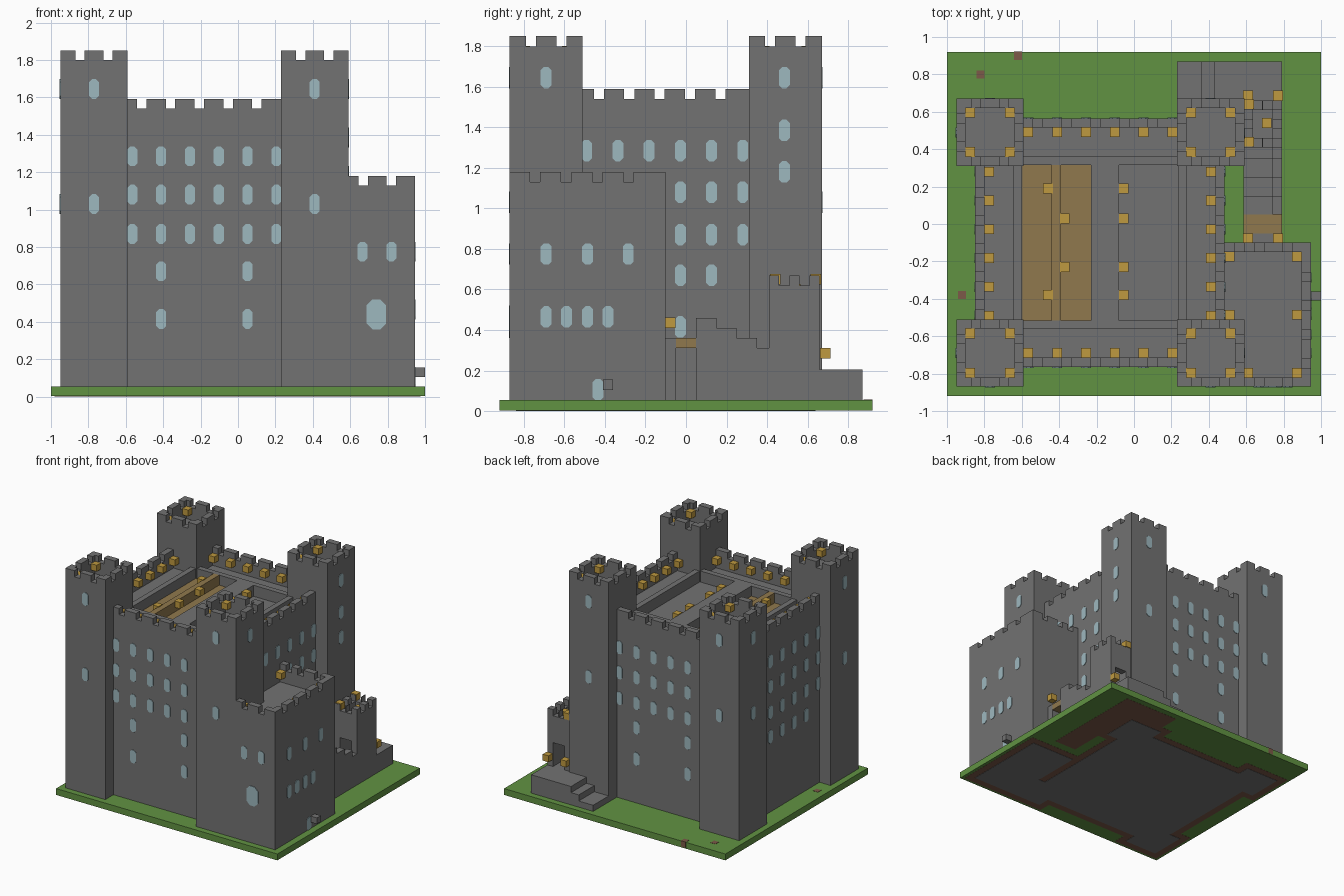
import bpy
import bmesh
from mathutils import Vector

if "Cube" in bpy.data.objects:
    bpy.data.objects.remove(bpy.data.objects["Cube"], do_unlink=True)


def material(name, rgb):
    m = bpy.data.materials.new(name)
    m.use_nodes = True
    m.diffuse_color = (*rgb, 1)
    m.node_tree.nodes["Principled BSDF"].inputs["Base Color"].default_value = (*rgb, 1)
    return m


STONE = material("grey stone", (0.17, 0.17, 0.17))
GRASS = material("grass green", (0.12, 0.29, 0.055))
GOLD = material("lantern gold", (0.52, 0.32, 0.05))
WOOD = material("brown timber", (0.28, 0.19, 0.075))
GLASS = material("pale blue glass", (0.34, 0.48, 0.52))
DIRT = material("reddish dirt", (0.2, 0.1, 0.065))


def finish(bm, name, mat):
    me = bpy.data.meshes.new(name)
    bmesh.ops.recalc_face_normals(bm, faces=bm.faces)
    bm.to_mesh(me)
    bm.free()
    me.materials.append(mat)
    bpy.context.collection.objects.link(bpy.data.objects.new(name, me))


def build(name, mat, boxes):
    """One object from boxes given as (x0, x1, y0, y1, z0, z1)."""
    bm = bmesh.new()
    for x0, x1, y0, y1, z0, z1 in boxes:
        cube = bmesh.ops.create_cube(bm, size=1)["verts"]
        for v in cube:
            v.co = Vector((x1 if v.co.x > 0 else x0, y1 if v.co.y > 0 else y0,
                           z1 if v.co.z > 0 else z0))
    finish(bm, name, mat)


def frame(rect, t, z0, z1):
    """Four walls of thickness t just inside a rectangle."""
    x0, x1, y0, y1 = rect
    return [(x0, x1, y0, y0 + t, z0, z1), (x0, x1, y1 - t, y1, z0, z1),
            (x0, x0 + t, y0 + t, y1 - t, z0, z1), (x1 - t, x1, y0 + t, y1 - t, z0, z1)]


def spans(a, b, gaps):
    """Merlon intervals from a to b, left between the gap centres."""
    edges = [a] + [g + s * T / 2 for g in gaps for s in (-1, 1)] + [b]
    return list(zip(edges[::2], edges[1::2]))


def merlons_x(a, b, gaps, y, z):
    return [(p, q, y, y + T, z, z + T) for p, q in spans(a, b, gaps)]


def merlons_y(a, b, gaps, x, z):
    return [(x, x + T, p, q, z, z + T) for p, q in spans(a, b, gaps)]


T = 0.05          # wall thickness and merlon height
BASE = 0.055      # top of the lawn
PITCH = 0.154     # spacing of windows and merlons

# Lawn with dirt patches, and the footings seen on its underside
build("lawn", GRASS, [(-1, 1, -0.92, 0.92, 0.003, BASE)])
build("dirt_patches", DIRT, [(x - 0.022, x + 0.022, y - 0.022, y + 0.022, 0.01, 0.057)
                             for x, y in ((-0.62, 0.899), (-0.82, 0.8), (-0.92, -0.38))])

# Keep: body, wall walk, parapets and two sunken roofs
KEEP = (-0.85, 0.485, -0.765, 0.565)
kx0, kx1, ky0, ky1 = KEEP
inner = (kx0 + 0.205, kx1 - 0.205, ky0 + 0.205, ky1 - 0.205)
keep = [(*KEEP, BASE, 1.4)] + frame(KEEP, 0.25, 1.4, 1.44)
keep += frame(KEEP, T, 1.44, 1.54) + frame(inner, 0.045, 1.44, 1.49)
keep.append((-0.23, -0.08, -0.515, 0.315, 1.4, 1.49))
gx = [-0.515 + PITCH * k for k in range(5)]
gy = [-0.43 + 0.15 * k for k in range(5)]
for y in (ky0, ky1 - T):
    keep += merlons_x(-0.59, 0.23, gx, y, 1.54)
for x in (kx0, kx1 - T):
    keep += merlons_y(-0.51, 0.31, gy, x, 1.54)
build("keep", STONE, keep)
build("timber_roof", WOOD, [(-0.6, -0.23, -0.515, 0.315, 1.4, 1.408),
                            (-0.44, -0.39, -0.515, 0.315, 1.408, 1.49)])

# Four corner towers
W = 0.36
CORNERS = [(x, y) for x in (-0.95, 0.23) for y in (-0.87, 0.31)]
lanterns = []
for i, (x, y) in enumerate(CORNERS):
    rect = (x, x + W, y, y + W)
    parts = [(*rect, BASE, 1.7)] + frame(rect, T, 1.7, 1.8)
    gaps = (0.105, 0.255)
    for d in (0, W - T):
        parts += merlons_x(x, x + W, [x + g for g in gaps], y + d, 1.8)
        parts += merlons_y(y + T, y + W - T, [y + g for g in gaps], x + d, 1.8)
    build(f"corner_tower_{i + 1}", STONE, parts)
    lanterns += [(x + a, y + b, 1.775) for a in (0.075, 0.285) for b in (0.075, 0.285)]

# Side hall against the keep
hx0, hx1, hy0, hy1 = HALL = (0.485, 0.945, -0.87, -0.1)
hall = [(*HALL, BASE, 1.03), (hx0, hx1, hy0, hy0 + T, 1.03, 1.13),
        (hx0, hx1, hy1 - T, hy1, 1.03, 1.13), (hx1 - T, hx1, hy0 + T, hy1 - T, 1.03, 1.13)]
hall += merlons_x(0.59, hx1, (0.67, 0.82), hy0, 1.13)
hall += merlons_x(hx0, hx1, (0.565, 0.67, 0.82), hy1 - T, 1.13)
hall += merlons_y(hy0 + T, hy1 - T, [-0.745 + PITCH * k for k in range(4)], hx1 - T, 1.13)
hall.append((hx1, 1.0, -0.41, -0.36, 0.105, 0.155))
build("side_hall", STONE, hall)

# Entrance stair with landing, outer parapet and drawbridge
sx0, sx1 = 0.585, 0.79
stair = [(0.43, sx1, 0.6, 0.87, BASE, 0.205), (sx0, sx1, 0.4, 0.6, BASE, 0.205),
         (0.36, 0.43, 0.6, 0.87, BASE, 0.155), (0.23, 0.36, 0.6, 0.87, BASE, 0.105),
         (sx0, sx1, hy1, -0.05, BASE, 0.36)]
for k, (a, b) in enumerate(((0.05, 0.15), (0.15, 0.25), (0.25, 0.35), (0.35, 0.41))):
    top = 0.36 - T * k
    stair += [(sx0, sx1, a, b, BASE, top), (sx1 - T, sx1, a, b, top, top + 0.1)]
build("entrance_stair", STONE, stair)
build("drawbridge", WOOD, [(sx0, sx1, -0.05, 0.05, 0.31, 0.36)])

# Gate turret over the stair, open front and back
ty0, ty1 = 0.41, 0.66
turret = [(x, x + T, ty0, ty1, 0.2, 0.5) for x in (sx0, sx1 - T)]
turret += [(sx0 + T, sx1 - T, y, y + T, 0.4, 0.5) for y in (ty0, ty1 - T)]
turret.append((sx0, sx1, ty0, ty1, 0.5, 0.53))
turret += frame((sx0, sx1, ty0, ty1), T, 0.53, 0.62)
for d in (ty0, ty1 - T):
    turret += merlons_x(sx0, sx1, (0.66, 0.715), d, 0.62)
for d in (sx0, sx1 - T):
    turret += merlons_y(ty0 + T, ty1 - T, (0.485, 0.585), d, 0.62)
build("gate_turret", STONE, turret)

# Lanterns
cols = [-0.565 + PITCH * k for k in range(6)]
rows = [-0.49 + PITCH * k for k in range(6)]
lanterns += [(x, y, 1.515) for x in cols for y in (ky0 + 0.075, ky1 - 0.075)]
lanterns += [(x, y, 1.515) for y in rows for x in (kx0 + 0.075, kx1 - 0.075)]
lanterns += [(-0.46, 0.19, 1.47), (-0.46, -0.38, 1.47), (-0.37, 0.03, 1.47), (-0.37, -0.23, 1.47)]
lanterns += [(-0.055, y, 1.47) for y in (0.19, 0.03, -0.23, -0.38)]
lanterns += [(0.51, -0.175, 1.105), (0.61, -0.795, 1.105)]
lanterns += [(0.87, y, 1.105) for y in (-0.175, -0.485, -0.795)] + [(0.51, -0.485, 1.105)]
lanterns += [(x, y, z) for x in (0.61, 0.77) for y, z in ((-0.077, 0.435), (0.687, 0.285))]
lanterns += [(0.71, 0.54, 0.6), (0.615, 0.44, 0.65), (0.615, 0.64, 0.65)]
R = 0.026
build("lanterns", GOLD, [(x - R, x + R, y - R, y + R, z - R, z + R) for x, y, z in lanterns])


def windows(name, axis, plane, sign, spots, w=0.054, h=0.106):
    """Thin eight-sided panes on a wall; spots are (along, z)."""
    bm = bmesh.new()
    c = 0.3 * w
    outline = [(w / 2, h / 2 - c), (w / 2 - c, h / 2), (c - w / 2, h / 2), (-w / 2, h / 2 - c)]
    outline += [(-a, -b) for a, b in outline]
    for u, z in spots:
        ring = []
        for a, b in outline:
            co = (plane, u + a, z + b) if axis == "x" else (u + a, plane, z + b)
            ring.append(bm.verts.new(co))
        face = bm.faces.new(ring)
        out = bmesh.ops.extrude_face_region(bm, geom=[face])["geom"]
        push = Vector((sign, 0, 0) if axis == "x" else (0, sign, 0)) * 0.004
        bmesh.ops.translate(bm, vec=push, verts=[g for g in out if isinstance(g, bmesh.types.BMVert)])
    finish(bm, name, GLASS)


# Keep windows
LEVELS = (1.285, 1.08, 0.87)
low = [(x, z) for x in (cols[1], cols[4]) for z in (0.67, 0.415)]
face_grid = [(x, z) for x in cols for z in LEVELS] + low
windows("keep_front_windows", "y", ky0, -1, face_grid)
windows("keep_back_windows", "y", ky1, 1, face_grid)
windows("keep_right_windows", "x", kx0, -1, [(y, z) for y in rows for z in LEVELS]
        + [(y, 0.67) for y in rows[1:5]])
windows("keep_left_windows", "x", kx1, 1, [(y, LEVELS[0]) for y in rows]
        + [(y, z) for y in rows[3:] for z in LEVELS[1:]]
        + [(rows[3], 0.67), (rows[4], 0.67), (rows[3], 0.415)])

# Tower windows
pair = [(x, z) for x in (-0.77, 0.41) for z in (1.645, 1.03)]
windows("tower_front_windows", "y", -0.87, -1, pair)
windows("tower_back_windows", "y", 0.67, 1, pair)
windows("tower_right_windows", "x", -0.95, -1, [(y, z) for y in (-0.69, 0.49) for z in (1.645, 1.03)])
windows("tower_left_windows", "x", 0.59, 1, [(-0.69, 1.645)] + [(0.485, z) for z in (1.645, 1.385, 1.18)])

# Hall windows and low side door
windows("hall_front_windows", "y", hy0, -1, [(0.665, 0.775), (0.82, 0.775)])
windows("hall_large_window", "y", hy0, -1, [(0.74, 0.44)], 0.105, 0.16)
windows("hall_side_windows", "x", hx1, 1, [(y, 0.775) for y in (-0.69, -0.485, -0.285)]
        + [(y, 0.465) for y in (-0.69, -0.59, -0.485, -0.385)] + [(-0.435, 0.105)])

# Footings on the underside: dirt margin with stone inside it
feet = [KEEP, HALL] + [(x, x + W, y, y + W) for x, y in CORNERS]
M = 0.03
build("dirt_footings", DIRT, [(a - M, b + M, c - M, d + M, 0.002, 0.006) for a, b, c, d in feet]
      + [(0.3, 0.8, 0.6, 0.87, 0.002, 0.006), (0.6, 0.8, 0, 0.6, 0.002, 0.006)])
build("stone_footings", STONE, [(a + M, b - M, c + M, d - M, 0, 0.006) for a, b, c, d in feet])
